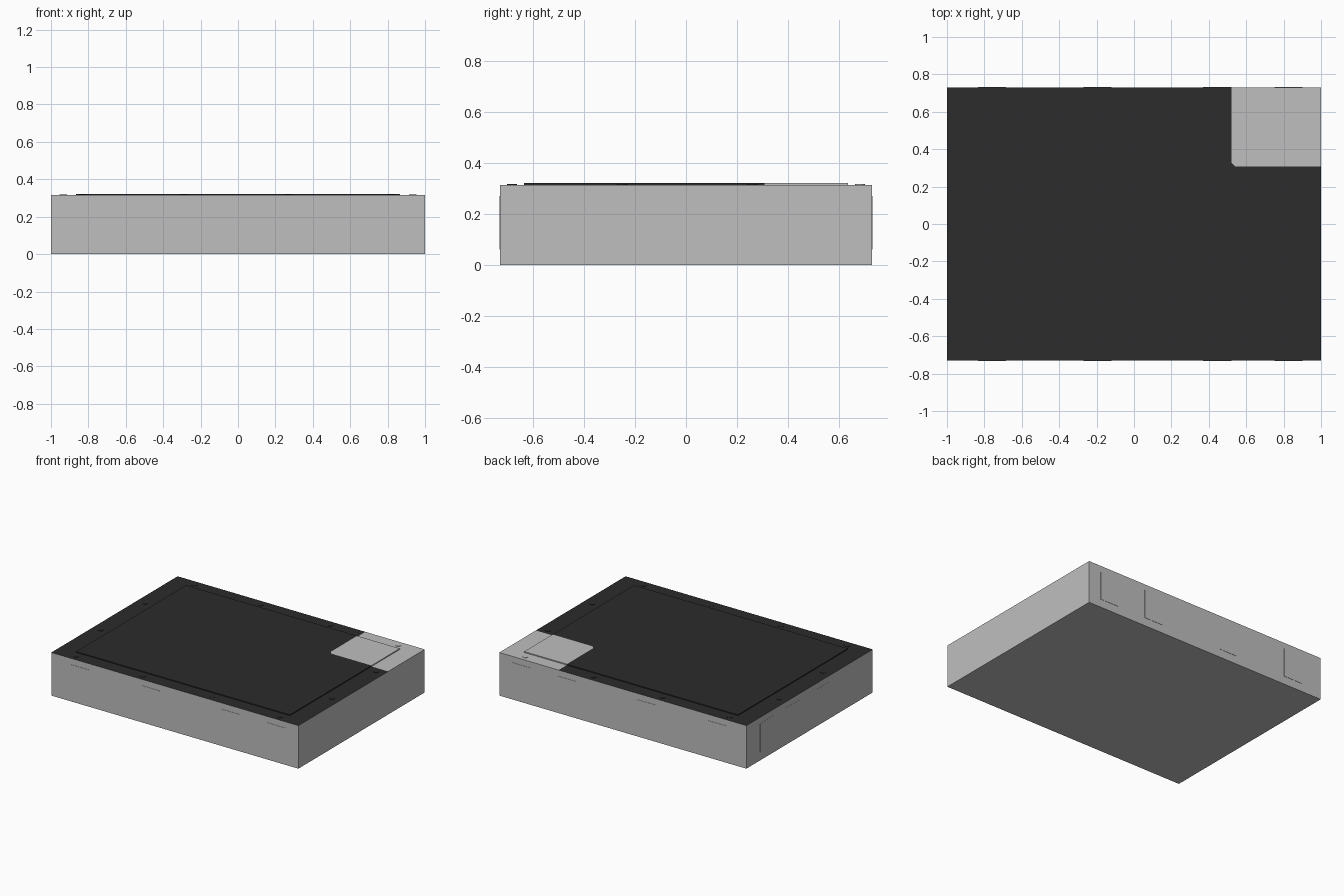
import bpy, bmesh
from mathutils import Vector, Matrix

if "Cube" in bpy.data.objects:
    bpy.data.objects.remove(bpy.data.objects["Cube"])


def material(name, v):
    m = bpy.data.materials.new(name)
    m.diffuse_color = (v, v, v, 1)
    m.use_nodes = True
    m.node_tree.nodes["Principled BSDF"].inputs["Base Color"].default_value = m.diffuse_color
    return m


LIGHT = material("light grey", 0.52)
DARK = material("near black", 0.025)


def finish(name, bm):
    me = bpy.data.meshes.new(name)
    bm.to_mesh(me)
    bm.free()
    me.materials.append(LIGHT)
    me.materials.append(DARK)
    ob = bpy.data.objects.new(name, me)
    bpy.context.collection.objects.link(ob)
    return ob


def add_box(bm, x0, x1, y0, y1, z0, z1):
    mat = Matrix.Translation(((x0 + x1) / 2, (y0 + y1) / 2, (z0 + z1) / 2)) \
        @ Matrix.Diagonal((x1 - x0, y1 - y0, z1 - z0, 1))
    bmesh.ops.create_cube(bm, size=1, matrix=mat)


def in_light_corner(c):
    return c.x > 0.52 and c.y > 0.308 and c.x + c.y > 0.85


def paint_top(bm, min_z):
    # cut along the borders of the pale corner, then colour the rest dark
    for co, no in (((0.52, 0, 0), (1, 0, 0)), ((0, 0.308, 0), (0, 1, 0)),
                   ((0.52, 0.33, 0), (1, 1, 0))):
        bmesh.ops.bisect_plane(bm, geom=bm.verts[:] + bm.edges[:] + bm.faces[:],
                               plane_co=co, plane_no=Vector(no).normalized())
    bm.normal_update()
    for f in bm.faces:
        c = f.calc_center_median()
        if c.z > min_z and not in_light_corner(c):
            f.material_index = 1


# main case
bm = bmesh.new()
add_box(bm, -1, 1, -0.73, 0.73, 0, 0.315)
paint_top(bm, 0.31)
finish("case_body", bm)

# raised lid panel
bm = bmesh.new()
add_box(bm, -0.865, 0.865, -0.635, 0.635, 0.3145, 0.322)
paint_top(bm, 0.3146)
finish("lid_panel", bm)

# flat screws round the rim
spots = [(x, s * 0.683) for x in (-0.83, -0.29, 0.27, 0.82) for s in (-1, 1)]
spots += [(s * 0.935, y) for y in (-0.25, 0.26) for s in (-1, 1)]
bm = bmesh.new()
for x, y in spots:
    bmesh.ops.create_cone(bm, cap_ends=True, segments=16, radius1=0.02, radius2=0.02,
                          depth=0.004, matrix=Matrix.Translation((x, y, 0.3155)))
for f in bm.faces:
    f.material_index = 0 if in_light_corner(f.calc_center_median()) else 1
finish("rim_screws", bm)

# shallow plates on the front, back and left walls
bm = bmesh.new()
for x in (-0.76, -0.195, 0.445, 0.825):
    add_box(bm, x - 0.075, x + 0.075, -0.732, -0.729, 0.06, 0.27)
    add_box(bm, x - 0.075, x + 0.075, 0.729, 0.732, 0.06, 0.27)
for y in (0.49, 0.2, -0.15):
    add_box(bm, -1.001, -0.999, y - 0.08, y + 0.08, 0.06, 0.27)
finish("wall_plates", bm)
